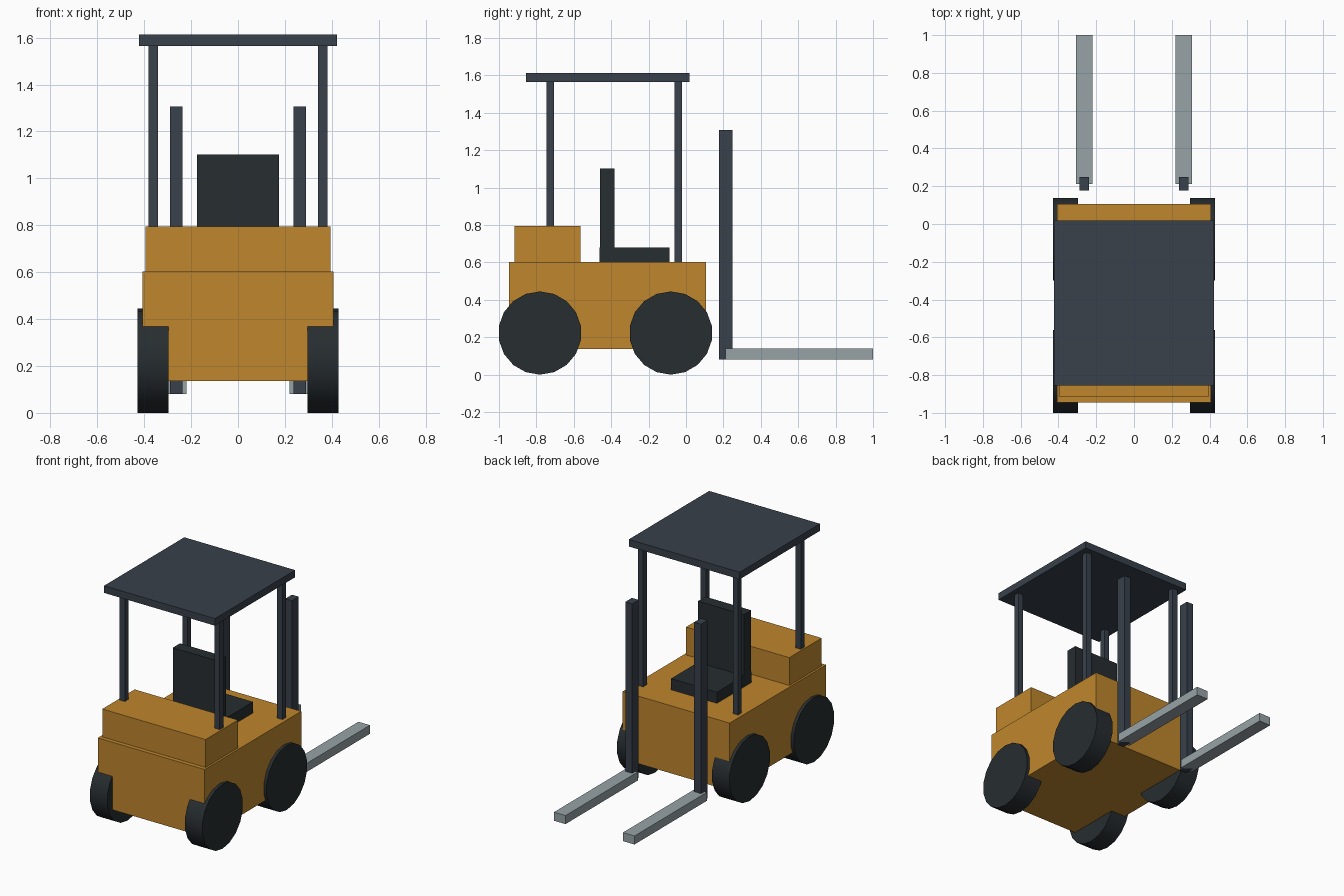
import bpy
from math import pi

if "Cube" in bpy.data.objects:
    bpy.data.objects.remove(bpy.data.objects["Cube"])


def material(name, rgb):
    m = bpy.data.materials.new(name)
    m.diffuse_color = (*rgb, 1)
    m.use_nodes = True
    m.node_tree.nodes["Principled BSDF"].inputs["Base Color"].default_value = m.diffuse_color
    return m


ORANGE = material("orange_paint", (0.52, 0.24, 0.026))
FRAME = material("frame_steel", (0.040, 0.052, 0.070))
DARK = material("dark_rubber", (0.020, 0.026, 0.030))
STEEL = material("fork_steel", (0.31, 0.37, 0.39))


def box(name, x, y, z, mat):
    """Box spanning the given (min, max) range on each axis."""
    centre = [(a + b) / 2 for a, b in (x, y, z)]
    bpy.ops.mesh.primitive_cube_add(size=1, location=centre)
    ob = bpy.context.object
    ob.name = name
    ob.scale = [b - a for a, b in (x, y, z)]
    bpy.ops.object.transform_apply(location=False, rotation=False, scale=True)
    ob.data.materials.append(mat)
    return ob


def wheel(name, x, y):
    # 18-sided drum, a corner pointing straight down
    r = 0.2225
    bpy.ops.mesh.primitive_cylinder_add(vertices=18, radius=r, depth=0.133,
                                        location=(x, y, r), rotation=(0, pi / 2, 0))
    ob = bpy.context.object
    ob.name = name
    bpy.ops.object.transform_apply(location=False, rotation=True, scale=False)
    # put a corner at the bottom if the primitive started on a flat
    if abs(min(v.co.z for v in ob.data.vertices) + r) > 1e-4:
        ob.rotation_euler.x = pi / 18
        bpy.ops.object.transform_apply(location=False, rotation=True, scale=False)
    ob.data.materials.append(DARK)
    bpy.ops.object.shade_smooth_by_angle()


# Body and counterweight
box("body", (-0.408, 0.408), (-0.945, 0.107), (0.137, 0.603), ORANGE)
box("counterweight", (-0.394, 0.394), (-0.916, -0.563), (0.603, 0.795), ORANGE)

# Seat
box("seat_cushion", (-0.175, 0.175), (-0.463, -0.087), (0.603, 0.68), DARK)
box("seat_back", (-0.175, 0.175), (-0.461, -0.381), (0.66, 1.102), DARK)

# Overhead guard
box("roof", (-0.423, 0.423), (-0.856, 0.019), (1.565, 1.614), FRAME)

for side, s in (("left", -1), ("right", 1)):
    def span(a, b):
        return tuple(sorted((s * a, s * b)))

    # Roof posts
    box(f"rear_post_{side}", span(0.342, 0.382), (-0.745, -0.705), (0.79, 1.567), FRAME)
    box(f"front_post_{side}", span(0.342, 0.382), (-0.061, -0.021), (0.60, 1.567), FRAME)
    # Lifting mast and fork
    box(f"mast_{side}", span(0.237, 0.289), (0.177, 0.249), (0.08, 1.307), FRAME)
    box(f"fork_{side}", span(0.219, 0.307), (0.212, 1.0), (0.08, 0.139), STEEL)
    # Wheels
    wheel(f"rear_wheel_{side}", s * 0.3625, -0.781)
    wheel(f"front_wheel_{side}", s * 0.3625, -0.081)
